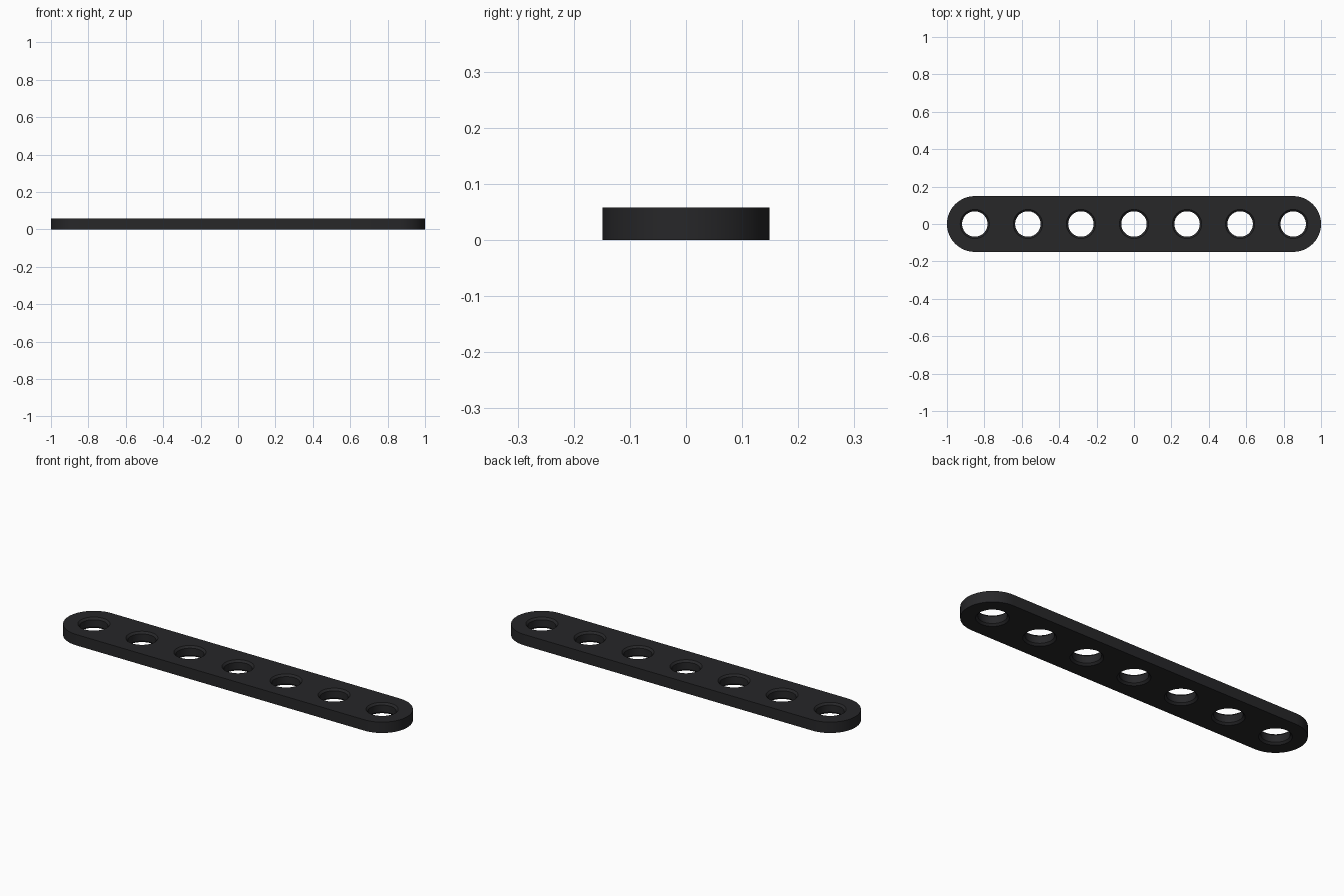
import bpy, bmesh, math

if "Cube" in bpy.data.objects:
    bpy.data.objects.remove(bpy.data.objects["Cube"])

R, H, PITCH, N = 0.149, 0.058, 0.2837, 7
HOLE, RIM, CH = 0.068, 0.078, 0.01
END = PITCH * (N - 1) / 2


def new_object(name, bm):
    bmesh.ops.recalc_face_normals(bm, faces=bm.faces)
    mesh = bpy.data.meshes.new(name)
    bm.to_mesh(mesh)
    bm.free()
    ob = bpy.data.objects.new(name, mesh)
    bpy.context.collection.objects.link(ob)
    return ob


# Beam: stadium outline extruded upward
bm = bmesh.new()
outline = []
for cx, start in ((1 - R, -math.pi / 2), (R - 1, math.pi / 2)):
    for i in range(33):
        a = start + math.pi * i / 32
        outline.append(bm.verts.new((cx + R * math.cos(a), R * math.sin(a), 0)))
face = bm.faces.new(outline)
top = bmesh.ops.extrude_face_region(bm, geom=[face])["geom"]
bmesh.ops.translate(bm, vec=(0, 0, H),
                    verts=[v for v in top if isinstance(v, bmesh.types.BMVert)])
beam = new_object("beam", bm)

# Hole cutters: straight bores flared at both faces
bm = bmesh.new()
S = 48
profile = [(RIM + 0.01, -0.01), (RIM, 0), (HOLE, CH),
           (HOLE, H - CH), (RIM, H), (RIM + 0.01, H + 0.01)]
for k in range(N):
    cx = -END + k * PITCH
    rings = [[bm.verts.new((cx + r * math.cos(2 * math.pi * i / S),
                            r * math.sin(2 * math.pi * i / S), z))
              for i in range(S)] for r, z in profile]
    for lo, hi in zip(rings, rings[1:]):
        for i in range(S):
            j = (i + 1) % S
            bm.faces.new((lo[i], lo[j], hi[j], hi[i]))
    bm.faces.new(rings[0][::-1])
    bm.faces.new(rings[-1])
cutter = new_object("hole_cutter", bm)

# Drill the holes
mod = beam.modifiers.new("holes", "BOOLEAN")
mod.operation = "DIFFERENCE"
mod.solver = "EXACT"
mod.object = cutter
bpy.context.view_layer.objects.active = beam
beam.select_set(True)
bpy.ops.object.modifier_apply(modifier=mod.name)
bpy.data.objects.remove(cutter, do_unlink=True)
bpy.ops.object.shade_smooth_by_angle(angle=math.radians(30))

# Black plastic
mat = bpy.data.materials.new("black_plastic")
mat.diffuse_color = (0.02, 0.02, 0.022, 1)
mat.use_nodes = True
mat.node_tree.nodes["Principled BSDF"].inputs["Base Color"].default_value = mat.diffuse_color
beam.data.materials.clear()
beam.data.materials.append(mat)
